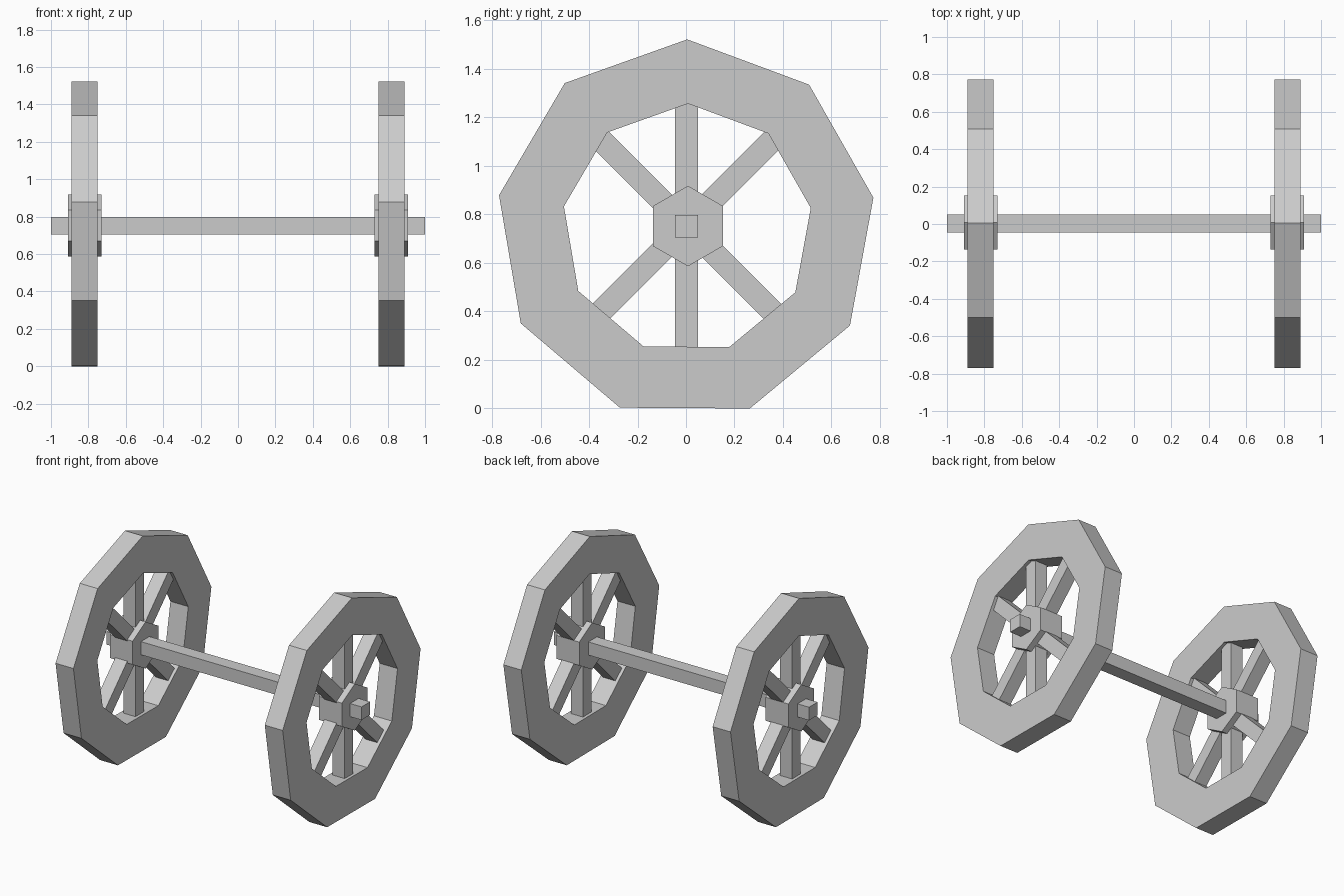
import bpy, bmesh
from math import sin, cos, pi, radians
from mathutils import Matrix

if "Cube" in bpy.data.objects:
    bpy.data.objects.remove(bpy.data.objects["Cube"])

WHEEL_X = 0.82


def ring(n, r, cy, cz, tilt=0.0):
    """Points of a regular polygon in the y-z plane, first point at the top."""
    return [(cy + r * sin(2 * pi * i / n + tilt), cz + r * cos(2 * pi * i / n + tilt))
            for i in range(n)]


def finish(bm, name):
    bmesh.ops.recalc_face_normals(bm, faces=bm.faces)
    mesh = bpy.data.meshes.new(name)
    bm.to_mesh(mesh)
    bm.free()
    obj = bpy.data.objects.new(name, mesh)
    bpy.context.collection.objects.link(obj)
    return obj


def rim(name, x, half):
    """Nine-sided rim with a rectangular section."""
    bm = bmesh.new()
    outer = ring(9, 0.784, 0.0, 0.738, radians(0.37))
    inner = ring(9, 0.517, 0.005, 0.74, radians(0.37))
    loops = [[bm.verts.new((x + s * half, y, z)) for y, z in pts]
             for s, pts in ((-1, outer), (1, outer), (1, inner), (-1, inner))]
    for k in range(4):
        a, b = loops[k], loops[(k + 1) % 4]
        for i in range(9):
            j = (i + 1) % 9
            bm.faces.new((a[i], a[j], b[j], b[i]))
    finish(bm, name)


def hub(name, x, half):
    """Six-sided hub block."""
    bm = bmesh.new()
    pts = ring(6, 0.166, 0.008, 0.752)
    a, b = [[bm.verts.new((x + s * half, y, z)) for y, z in pts] for s in (-1, 1)]
    bm.faces.new(a)
    bm.faces.new(b)
    for i in range(6):
        j = (i + 1) % 6
        bm.faces.new((a[i], a[j], b[j], b[i]))
    finish(bm, name)


def bar(name, centre, size, angle=0.0):
    """Box turned about the x axis."""
    bm = bmesh.new()
    m = (Matrix.Translation(centre) @ Matrix.Rotation(angle, 4, 'X')
         @ Matrix.Diagonal((*size, 1)))
    bmesh.ops.create_cube(bm, size=1, matrix=m)
    finish(bm, name)


# Two wheels: rim, hub and three crossing spoke bars each
for side, x in (("left", -WHEEL_X), ("right", WHEEL_X)):
    rim(f"{side}_rim", x, 0.07)
    hub(f"{side}_hub", x, 0.09)
    for k, deg in enumerate((0, 45, -45)):
        bar(f"{side}_spoke_{k + 1}", (x, 0.003, 0.754), (0.095, 0.095, 1.06), radians(deg))

# Square axle
bar("axle", (0, 0.003, 0.751), (2.0, 0.095, 0.093))
